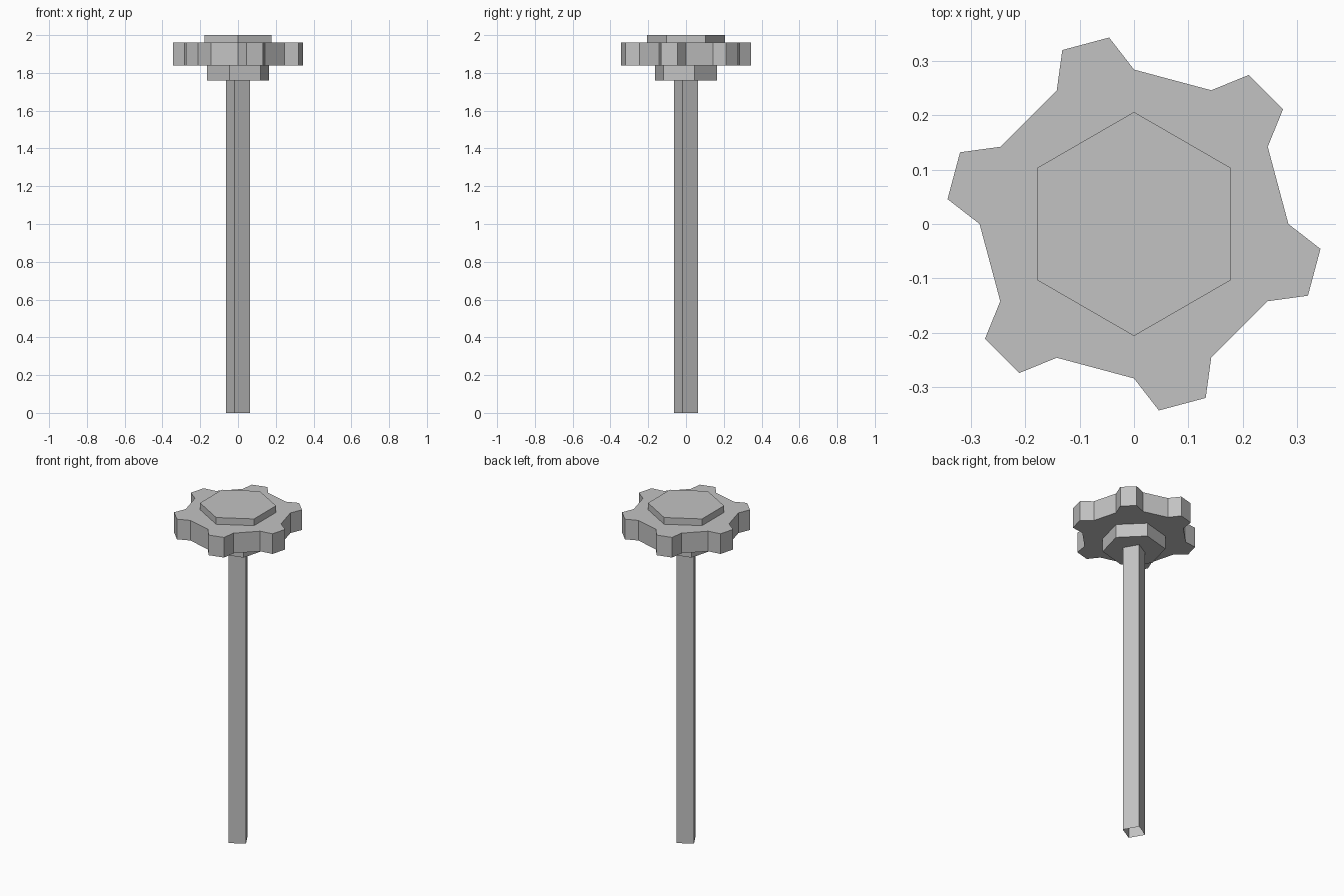
import bpy
import bmesh
from math import cos, sin, radians

cube = bpy.data.objects.get("Cube")
if cube:
    bpy.data.objects.remove(cube)

# Single grey metal
GREY = (0.54, 0.54, 0.54, 1)
metal = bpy.data.materials.new("grey metal")
metal.use_nodes = True
metal.diffuse_color = GREY
metal.node_tree.nodes["Principled BSDF"].inputs["Base Color"].default_value = GREY


def polar(radius, degrees):
    a = radians(degrees)
    return radius * cos(a), radius * sin(a)


def polygon(sides, radius, start):
    return [polar(radius, start + 360 * i / sides) for i in range(sides)]


def prism(name, outline, bottom, top, closed_base=True):
    """Extrude a counter-clockwise outline between two heights."""
    bm = bmesh.new()
    low = [bm.verts.new((x, y, bottom)) for x, y in outline]
    high = [bm.verts.new((x, y, top)) for x, y in outline]
    n = len(outline)
    for i in range(n):
        j = (i + 1) % n
        bm.faces.new((low[i], low[j], high[j], high[i]))
    bm.faces.new(high)
    if closed_base:
        bm.faces.new(low[::-1])
    mesh = bpy.data.meshes.new(name)
    bm.to_mesh(mesh)
    bm.free()
    mesh.materials.append(metal)
    obj = bpy.data.objects.new(name, mesh)
    bpy.context.collection.objects.link(obj)
    return obj


# Handwheel: twelve-sided disc with a flared grip on every other side
wheel = []
for k in range(6):
    centre = 45 + 60 * k
    for radius, offset in ((0.284, -15), (0.346, -7.4), (0.346, 7.4), (0.284, 15)):
        wheel.append(polar(radius, centre + offset))
prism("handwheel", wheel, 1.84, 1.96)

# Hexagonal cap above and hub below the wheel
prism("top_cap", polygon(6, 0.206, 30), 1.96, 2.0)
prism("lower_hub", polygon(6, 0.17, 15), 1.76, 1.84)

# Square hollow-ended shaft
prism("shaft", polygon(4, 0.067, -15), 0.0, 1.77, closed_base=False)
